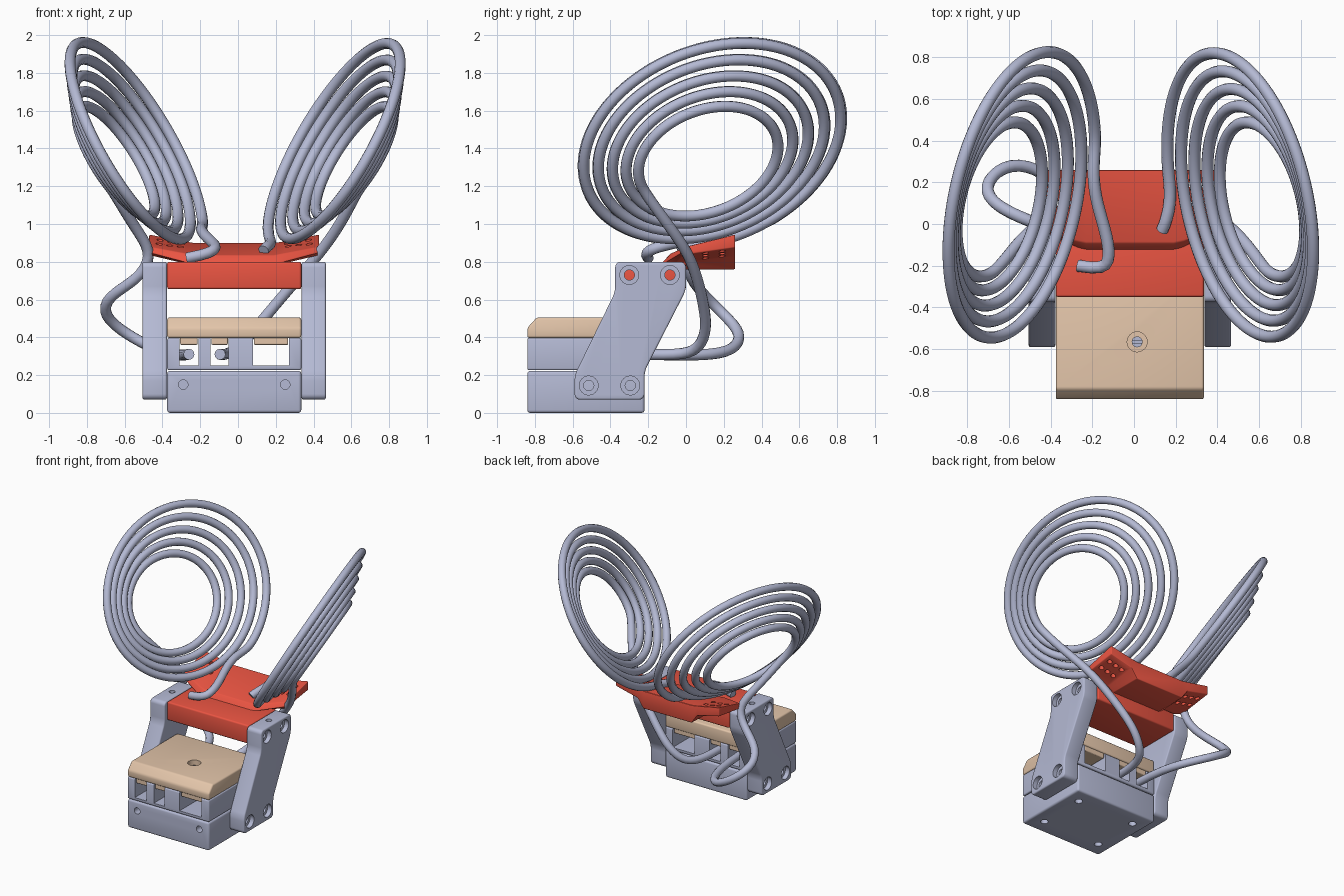
import bpy, bmesh, math
from mathutils import Matrix, Vector

if "Cube" in bpy.data.objects:
    bpy.data.objects.remove(bpy.data.objects["Cube"])

CX = -0.02                      # centre line of the body


def material(name, rgb):
    m = bpy.data.materials.new(name)
    m.diffuse_color = (*rgb, 1)
    m.use_nodes = True
    m.node_tree.nodes["Principled BSDF"].inputs["Base Color"].default_value = m.diffuse_color
    return m


RED = material("red", (0.83, 0.09, 0.055))
TAN = material("tan", (0.77, 0.56, 0.40))
STEEL = material("blue_grey", (0.46, 0.49, 0.66))


def activate(ob):
    bpy.ops.object.select_all(action='DESELECT')
    ob.select_set(True)
    bpy.context.view_layer.objects.active = ob


def finish(bm, name, mat=None, bevel=0.0):
    bmesh.ops.recalc_face_normals(bm, faces=bm.faces)
    me = bpy.data.meshes.new(name)
    bm.to_mesh(me)
    bm.free()
    ob = bpy.data.objects.new(name, me)
    bpy.context.collection.objects.link(ob)
    me.materials.append(mat or STEEL)
    if bevel:
        mod = ob.modifiers.new("bevel", 'BEVEL')
        mod.width, mod.segments, mod.limit_method = bevel, 3, 'ANGLE'
        mod.angle_limit = math.radians(35)
        activate(ob)
        bpy.ops.object.modifier_apply(modifier="bevel")
    return ob


def prism(name, profile, x0, x1, mat=None, bevel=0.0, corner=0.0):
    """Extrude a (y, z) profile along x, rounding its corners first."""
    bm = bmesh.new()
    a = [bm.verts.new((x0, y, z)) for y, z in profile]
    b = [bm.verts.new((x1, y, z)) for y, z in profile]
    n = len(a)
    bm.faces.new(a)
    bm.faces.new(b[::-1])
    for i in range(n):
        bm.faces.new((a[i], b[i], b[(i + 1) % n], a[(i + 1) % n]))
    if corner:
        edges = [e for e in bm.edges if abs(e.verts[0].co.x - e.verts[1].co.x) > 1e-4]
        bmesh.ops.bevel(bm, geom=edges, offset=corner, segments=5, profile=0.5, affect='EDGES')
    return finish(bm, name, mat, bevel)


def box(name, x0, x1, y0, y1, z0, z1, mat=None, bevel=0.0):
    return prism(name, [(y0, z0), (y1, z0), (y1, z1), (y0, z1)], x0, x1, mat, bevel)


def cylinder(name, centre, direction, r, length):
    bm = bmesh.new()
    rot = Vector((0, 0, 1)).rotation_difference(Vector(direction)).to_matrix().to_4x4()
    bmesh.ops.create_cone(bm, cap_ends=True, segments=24, radius1=r, radius2=r,
                          depth=length, matrix=Matrix.Translation(centre) @ rot)
    return finish(bm, name)


def cut(ob, cutters):
    for c in cutters:
        c.hide_render = True
        c.data.materials.clear()
        mod = ob.modifiers.new("cut", 'BOOLEAN')
        mod.operation, mod.solver, mod.object = 'DIFFERENCE', 'EXACT', c
        activate(ob)
        bpy.ops.object.modifier_apply(modifier="cut")
        bpy.data.objects.remove(c)


def smooth(ob):
    activate(ob)
    bpy.ops.object.shade_smooth_by_angle(angle=math.radians(32))


XL, XR = -0.375, 0.335
YF, YB = -0.84, -0.22

# lower base with screw holes
base = box("lower_base", XL, XR, YF, YB, 0, 0.222, bevel=0.015)
holes = [cylinder("cutter", (CX + s * 0.27, YF, 0.15), (0, 1, 0), 0.025, 0.12) for s in (-1, 1)]
holes += [cylinder("cutter", (CX + s * 0.25, y, 0), (0, 0, 1), 0.028, 0.1)
          for s in (-1, 1) for y in (-0.72, -0.34)]
cut(base, holes)
smooth(base)

# middle block with three through slots
SLOTS = ((-0.31, -0.21), (-0.145, -0.05), (0.08, 0.27))
middle = box("slotted_block", XL, XR, YF, YB, 0.226, 0.397, bevel=0.01)
cut(middle, [box("cutter", a, b, -1, 0, 0.25, 0.5) for a, b in SLOTS])
smooth(middle)

# tan cover with sloped front edge, clamp tabs and a recessed screw
cover = prism("clamp_cover", [(YF, 0.397), (YB, 0.397), (YB, 0.505), (-0.79, 0.505), (YF, 0.45)],
              XL, XR, TAN, bevel=0.012)
cut(cover, [cylinder("cutter", (0.015, -0.565, 0.505), (0, 0, 1), 0.048, 0.12)])
smooth(cover)
for a, b in SLOTS:
    box("clamp_tab", a + 0.004, b - 0.004, YF + 0.01, YB - 0.01, 0.36, 0.41, TAN, bevel=0.008)
screw = cylinder("cover_screw", (0.015, -0.565, 0.455), (0, 0, 1), 0.026, 0.04)
cut(screw, [box("cutter", -0.02, 0.05, -0.57, -0.56, 0.465, 0.5)])
smooth(screw)

# slanted side brackets with countersunk holes
BRACKET = [(-0.59, 0.07), (-0.22, 0.07), (-0.22, 0.22), (0, 0.65),
           (0, 0.80), (-0.375, 0.80), (-0.375, 0.64), (-0.59, 0.2)]
for side, label in ((-1, "left"), (1, "right")):
    inner, outer = CX + side * 0.357, CX + side * 0.485
    br = prism(label + "_bracket", BRACKET, min(inner, outer), max(inner, outer),
               bevel=0.01, corner=0.03)
    cs = []
    for y, z in ((-0.515, 0.145), (-0.295, 0.145), (-0.30, 0.73), (-0.085, 0.73)):
        cs.append(cylinder("cutter", (outer, y, z), (1, 0, 0), 0.05, 0.07))
        cs.append(cylinder("cutter", (outer, y, z), (1, 0, 0), 0.027, 0.4))
    cs.append(cylinder("cutter", ((inner + outer) / 2, -0.19, 0.80), (0, 0, 1), 0.022, 0.1))
    cut(br, cs)
    smooth(br)

# red cross beam between the brackets
smooth(box("red_beam", XL, XR, -0.35, 0.0, 0.655, 0.80, RED, bevel=0.012))

# red coil holder with two raised wings
MID = [(-0.13, 0.79), (-0.09, 0.835), (0.26, 0.90), (0.26, 0.76), (-0.13, 0.76)]
STEP = [(-0.11, 0.80), (-0.08, 0.845), (0.26, 0.908), (0.26, 0.83), (-0.06, 0.79)]
END = [(-0.02, 0.855), (0.0, 0.88), (0.26, 0.945), (0.26, 0.875), (-0.02, 0.835)]
bm = bmesh.new()
rows = [[bm.verts.new((CX + d, y, z)) for y, z in prof]
        for d, prof in ((-0.45, END), (-0.26, STEP), (-0.21, MID),
                        (0.21, MID), (0.26, STEP), (0.45, END))]
for p, q in zip(rows, rows[1:]):
    for i in range(5):
        j = (i + 1) % 5
        bm.faces.new((p[i], p[j], q[j], q[i]))
bm.faces.new(rows[0])
bm.faces.new(rows[-1])
holder = finish(bm, "coil_holder", RED, bevel=0.006)
cut(holder, [cylinder("cutter", (CX + s * d, y, 0.83 + 0.24 * (d - 0.26)),
                      (-s * 0.23, -0.15, 0.95), 0.018, 0.3)
             for s in (-1, 1) for d in (0.295, 0.35, 0.405) for y in (0.1, 0.19)])
smooth(holder)


# spiral cable coils: inner turns sit further out and lower than the outer turn
def coil_point(t, s, shift):
    def mix(a, b):
        return a + (b - a) * s
    return (mix(0.635, 0.515) + shift + mix(0.185, 0.35) * math.sin(t - 0.38),
            mix(0.10, 0.12) + mix(0.35, 0.71) * math.cos(t),
            mix(1.335, 1.435) + mix(0.265, 0.55) * math.sin(t + 0.25))


def cable(name, side, lead, t_end, tail, shift):
    """Lead from the slot up to the inner turn, spiral outward, then the tail."""
    t0 = math.pi + 0.4
    t1 = t_end - 8 * math.pi
    n = 160
    pts = list(lead)
    for i in range(n + 1):
        f = i / n
        x, y, z = coil_point(t0 + (t1 - t0) * f, 1.04 * f ** 1.08, shift)
        pts.append((side * x, y, z))
    pts += tail
    cu = bpy.data.curves.new(name, 'CURVE')
    cu.dimensions = '3D'
    cu.bevel_depth, cu.bevel_resolution = 0.029, 4
    cu.resolution_u, cu.use_fill_caps = 4, True
    cu.materials.append(STEEL)
    sp = cu.splines.new('NURBS')
    sp.points.add(len(pts) - 1)
    for p, co in zip(sp.points, pts):
        p.co = (*co, 1)
    sp.order_u, sp.use_endpoint_u = 4, True
    ob = bpy.data.objects.new(name, cu)
    bpy.context.collection.objects.link(ob)
    activate(ob)
    bpy.ops.object.convert(target='MESH')
    smooth(bpy.context.view_layer.objects.active)


cable("right_coil", 1,
      [(-0.095, -0.62, 0.31), (-0.095, -0.3, 0.31), (-0.09, -0.08, 0.305), (-0.02, 0.06, 0.32),
       (0.08, 0.11, 0.43), (0.17, 0.10, 0.54), (0.29, 0.07, 0.68), (0.42, 0.02, 0.83),
       (0.51, -0.06, 0.95), (0.58, -0.15, 1.07)],
      -math.pi / 2 - 0.02, [(0.15, 0.0, 0.88), (0.135, -0.03, 0.86)], 0.0)
cable("left_coil", -1,
      [(-0.26, -0.6, 0.31), (-0.26, -0.15, 0.31), (-0.30, 0.1, 0.30), (-0.43, 0.26, 0.33),
       (-0.6, 0.3, 0.42), (-0.72, 0.2, 0.52), (-0.69, 0.1, 0.62), (-0.52, 0.02, 0.71),
       (-0.45, 0.0, 0.84), (-0.53, -0.06, 0.96), (-0.60, -0.15, 1.07)],
      -1.2, [(-0.2, 0.25, 0.98), (-0.18, 0.1, 0.94), (-0.13, -0.05, 0.9), (-0.11, -0.19, 0.87),
             (-0.16, -0.22, 0.84), (-0.27, -0.2, 0.82)], 0.03)
